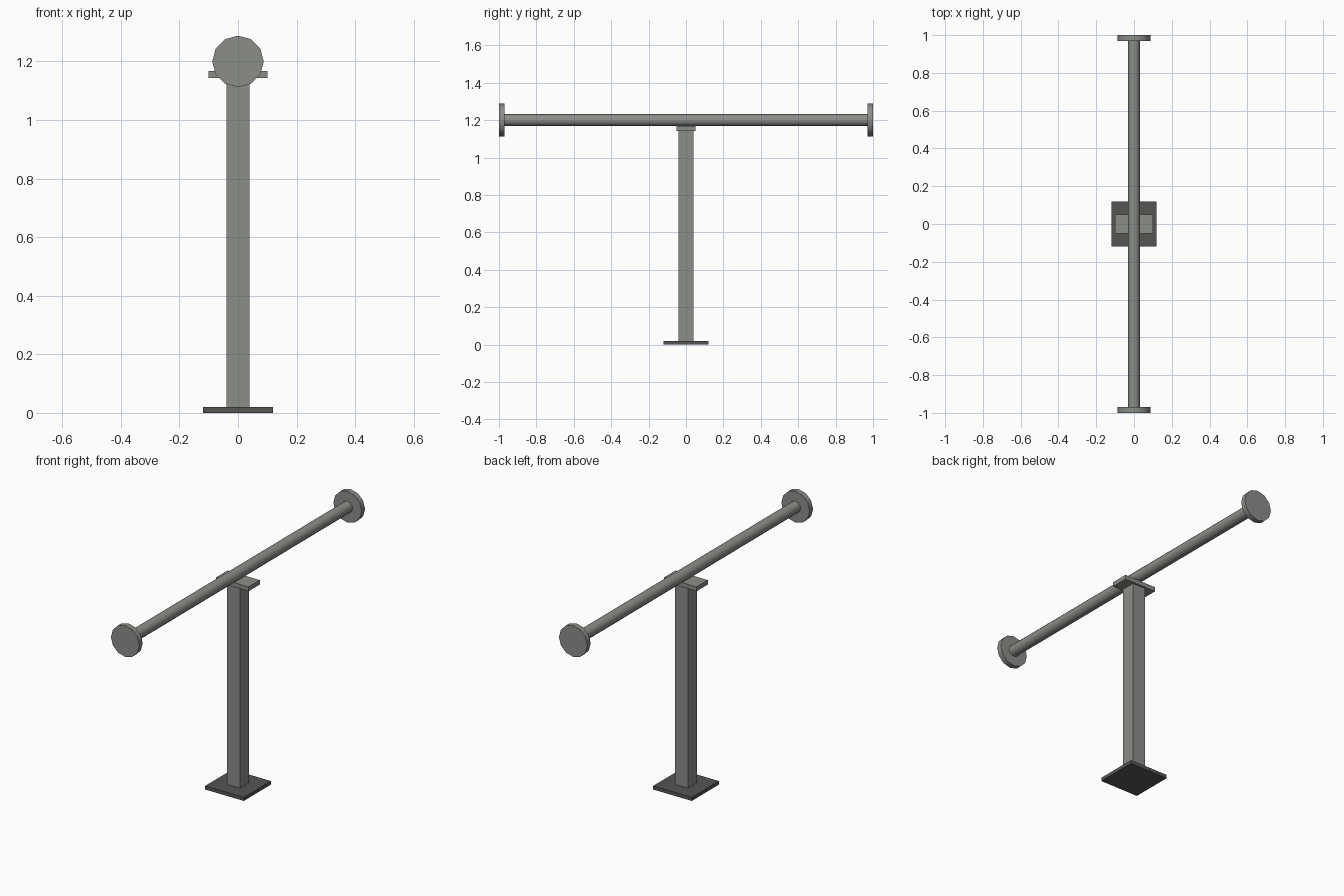
import bpy, math

if "Cube" in bpy.data.objects:
    bpy.data.objects.remove(bpy.data.objects["Cube"])


def material(name, rgb):
    m = bpy.data.materials.new(name)
    m.diffuse_color = (*rgb, 1.0)
    m.use_nodes = True
    m.node_tree.nodes["Principled BSDF"].inputs["Base Color"].default_value = m.diffuse_color
    return m


steel = material("steel grey", (0.26, 0.27, 0.25))
dark = material("dark grey", (0.09, 0.09, 0.088))


def box(name, sx, sy, z0, z1, mat):
    bpy.ops.mesh.primitive_cube_add(size=1, location=(0, 0, (z0 + z1) / 2))
    o = bpy.context.object
    o.name = name
    o.scale = (sx, sy, z1 - z0)
    bpy.ops.object.transform_apply(location=False, rotation=False, scale=True)
    o.data.materials.append(mat)


def cylinder(name, radius, y0, y1, z, mat):
    bpy.ops.mesh.primitive_cylinder_add(
        vertices=12, radius=radius, depth=y1 - y0,
        location=(0, (y0 + y1) / 2, z), rotation=(math.pi / 2, 0, 0))
    o = bpy.context.object
    o.name = name
    o.data.materials.append(mat)
    bpy.ops.object.shade_smooth_by_angle(angle=math.radians(40))


# Stand: foot plate, square post, saddle plate
box("base_plate", 0.24, 0.24, 0.0, 0.02, dark)
box("post", 0.08, 0.08, 0.02, 1.143, steel)
box("saddle_plate", 0.20, 0.10, 1.143, 1.168, steel)

# Horizontal rail with an end flange on each side
RAIL_Z = 1.2
cylinder("rail", 0.032, -0.97, 0.97, RAIL_Z, steel)
for name, y0 in (("front_flange", -1.0), ("back_flange", 0.97)):
    cylinder(name, 0.088, y0, y0 + 0.03, RAIL_Z, steel)
